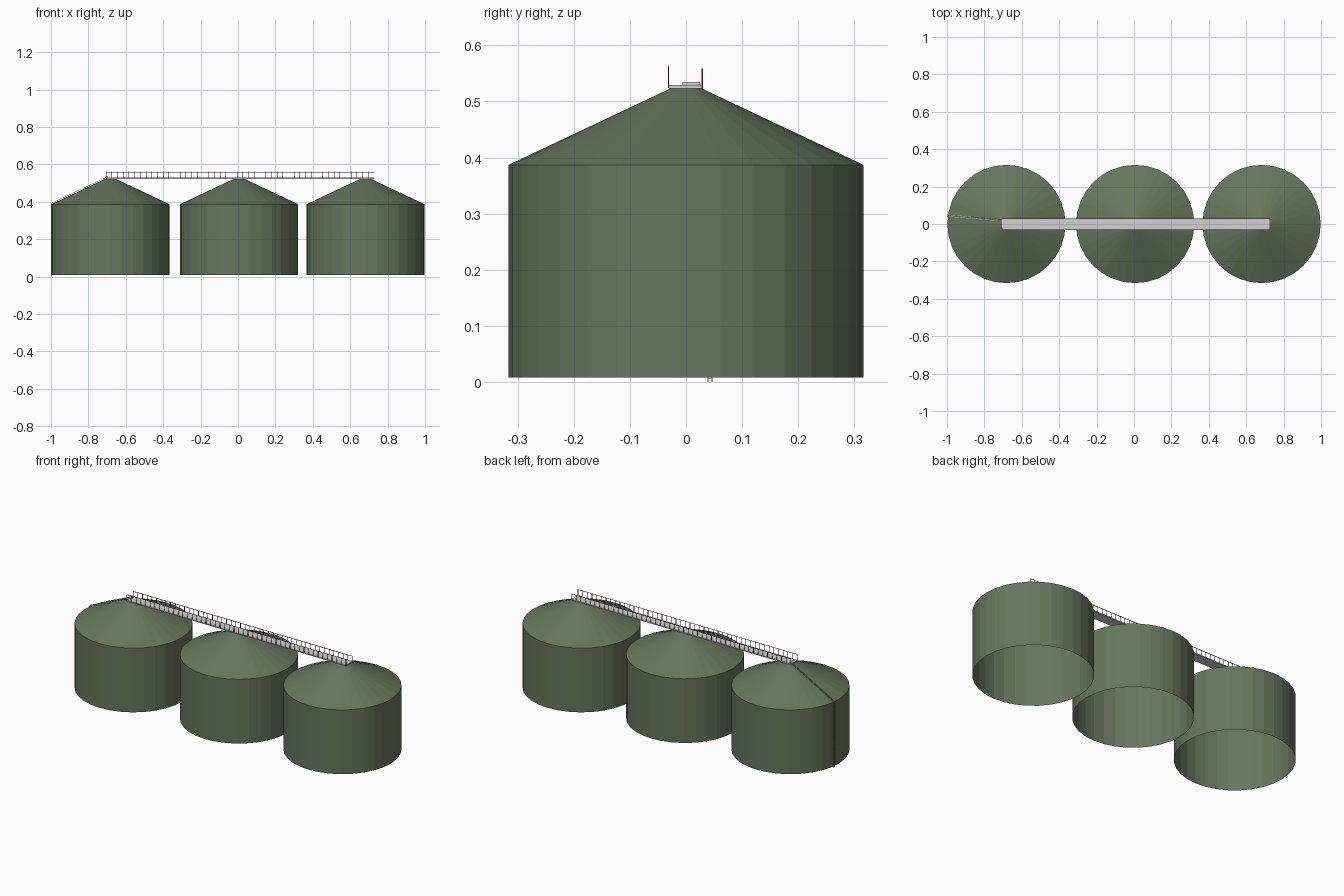
import bpy, bmesh, math
from mathutils import Vector

if "Cube" in bpy.data.objects:
    bpy.data.objects.remove(bpy.data.objects["Cube"])


def material(name, rgb):
    m = bpy.data.materials.new(name)
    m.diffuse_color = (*rgb, 1)
    m.use_nodes = True
    m.node_tree.nodes["Principled BSDF"].inputs["Base Color"].default_value = m.diffuse_color
    return m


GREEN = material("tank green", (0.13, 0.185, 0.108))
PALE = material("pale metal", (0.64, 0.64, 0.64))
RED = material("railing red", (0.22, 0.012, 0.022))
GREY = material("ladder grey", (0.50, 0.50, 0.54))


def finish(bm, name, mat):
    me = bpy.data.meshes.new(name)
    bm.to_mesh(me)
    bm.free()
    ob = bpy.data.objects.new(name, me)
    bpy.context.collection.objects.link(ob)
    me.materials.append(mat)
    return ob


def add_box(bm, lo, hi):
    verts = bmesh.ops.create_cube(bm, size=1)["verts"]
    for v in verts:
        v.co = Vector([lo[i] + (v.co[i] + 0.5) * (hi[i] - lo[i]) for i in range(3)])


def add_bar(bm, a, b, t):
    """Square bar of thickness t between two points."""
    a, b = Vector(a), Vector(b)
    d = b - a
    q = d.to_track_quat('Z', 'Y')
    for v in bmesh.ops.create_cube(bm, size=1)["verts"]:
        v.co = (a + b) / 2 + q @ Vector((v.co.x * t, v.co.y * t, v.co.z * d.length))


# Tanks: open-bottomed wall, conical roof and a small flat cap
SIDES = 32
PROFILE = [(0.316, 0.008), (0.316, 0.387), (0.026, 0.524)]
for label, cx in (("left", -0.682), ("middle", 0.006), ("right", 0.682)):
    bm = bmesh.new()
    rings = []
    for r, z in PROFILE:
        rings.append([bm.verts.new((cx + r * math.cos(math.tau * i / SIDES),
                                    r * math.sin(math.tau * i / SIDES), z))
                      for i in range(SIDES)])
    for low, high in zip(rings, rings[1:]):
        for i in range(SIDES):
            j = (i + 1) % SIDES
            bm.faces.new((low[i], low[j], high[j], high[i]))
    bm.faces.new(rings[-1])
    finish(bm, label + "_tank", GREEN)

# Walkway deck across the three roofs
X0, X1 = -0.706, 0.728
bm = bmesh.new()
add_box(bm, (X0, -0.031, 0.523), (X1, 0.030, 0.529))
finish(bm, "walkway_deck", PALE)

# Railings on both long sides
POSTS = 48
for label, y, top, w in (("front", -0.031, 0.563, 0.0018), ("back", 0.029, 0.559, 0.003)):
    bm = bmesh.new()
    for i in range(POSTS):
        x = X0 + 0.001 + (X1 - X0 - 0.002) * i / (POSTS - 1)
        add_box(bm, (x - 0.0012, y - 0.001, 0.524), (x + 0.0012, y + 0.001, top))
    add_box(bm, (X0, y - w / 2, top - 0.002), (X1, y + w / 2, top))
    finish(bm, label + "_railing", RED)

# Small landing where the ladder meets the deck
bm = bmesh.new()
add_box(bm, (-0.712, -0.006, 0.529), (-0.694, 0.025, 0.535))
finish(bm, "ladder_landing", PALE)


# Ladder: up the wall, then along the roof
def ladder(name, a, b, half, rungs):
    a, b = Vector(a), Vector(b)
    side = Vector((0, half, 0))
    bm = bmesh.new()
    for s in (-1, 1):
        add_bar(bm, a + side * s, b + side * s, 0.002)
    for i in range(rungs):
        p = a.lerp(b, (i + 0.5) / rungs)
        add_bar(bm, p - side, p + side, 0.0015)
    finish(bm, name, GREY)


ladder("wall_ladder", (-0.999, 0.043, 0.0), (-0.999, 0.043, 0.391), 0.0035, 30)
ladder("roof_ladder", (-0.999, 0.045, 0.391), (-0.704, 0.020, 0.531), 0.0045, 26)
